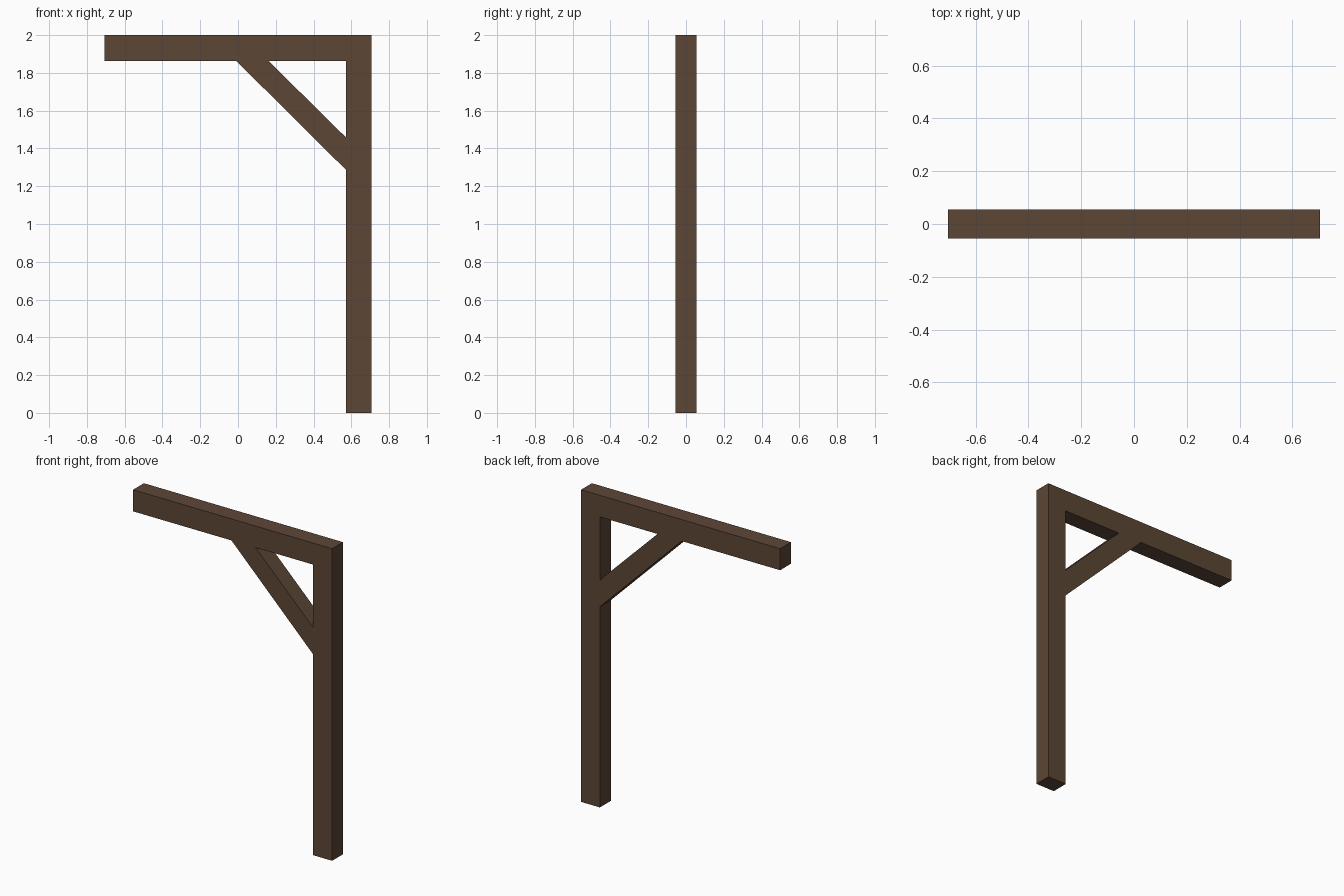
import bpy, bmesh

if "Cube" in bpy.data.objects:
    bpy.data.objects.remove(bpy.data.objects["Cube"])

wood = bpy.data.materials.new("dark_brown_wood")
wood.diffuse_color = (0.107, 0.061, 0.036, 1)
wood.use_nodes = True
wood.node_tree.nodes["Principled BSDF"].inputs["Base Color"].default_value = wood.diffuse_color

HALF_DEPTH = 0.055


def timber(name, outline):
    """Extrude an x-z outline through the full timber depth."""
    bm = bmesh.new()
    face = bm.faces.new([bm.verts.new((x, -HALF_DEPTH, z)) for x, z in outline])
    ext = bmesh.ops.extrude_face_region(bm, geom=[face])
    moved = [g for g in ext["geom"] if isinstance(g, bmesh.types.BMVert)]
    bmesh.ops.translate(bm, verts=moved, vec=(0, 2 * HALF_DEPTH, 0))
    bmesh.ops.recalc_face_normals(bm, faces=bm.faces)
    mesh = bpy.data.meshes.new(name)
    bm.to_mesh(mesh)
    bm.free()
    mesh.materials.append(wood)
    obj = bpy.data.objects.new(name, mesh)
    bpy.context.collection.objects.link(obj)


# Upright and cantilevered arm, one L-shaped outline
timber("post_and_beam", [(0.572, 0), (0.706, 0), (0.706, 2), (-0.706, 2),
                         (-0.706, 1.862), (0.572, 1.862)])
# Diagonal brace, ends cut flush to the post and beam
timber("brace", [(-0.008, 1.862), (0.572, 1.286), (0.572, 1.458), (0.163, 1.862)])
